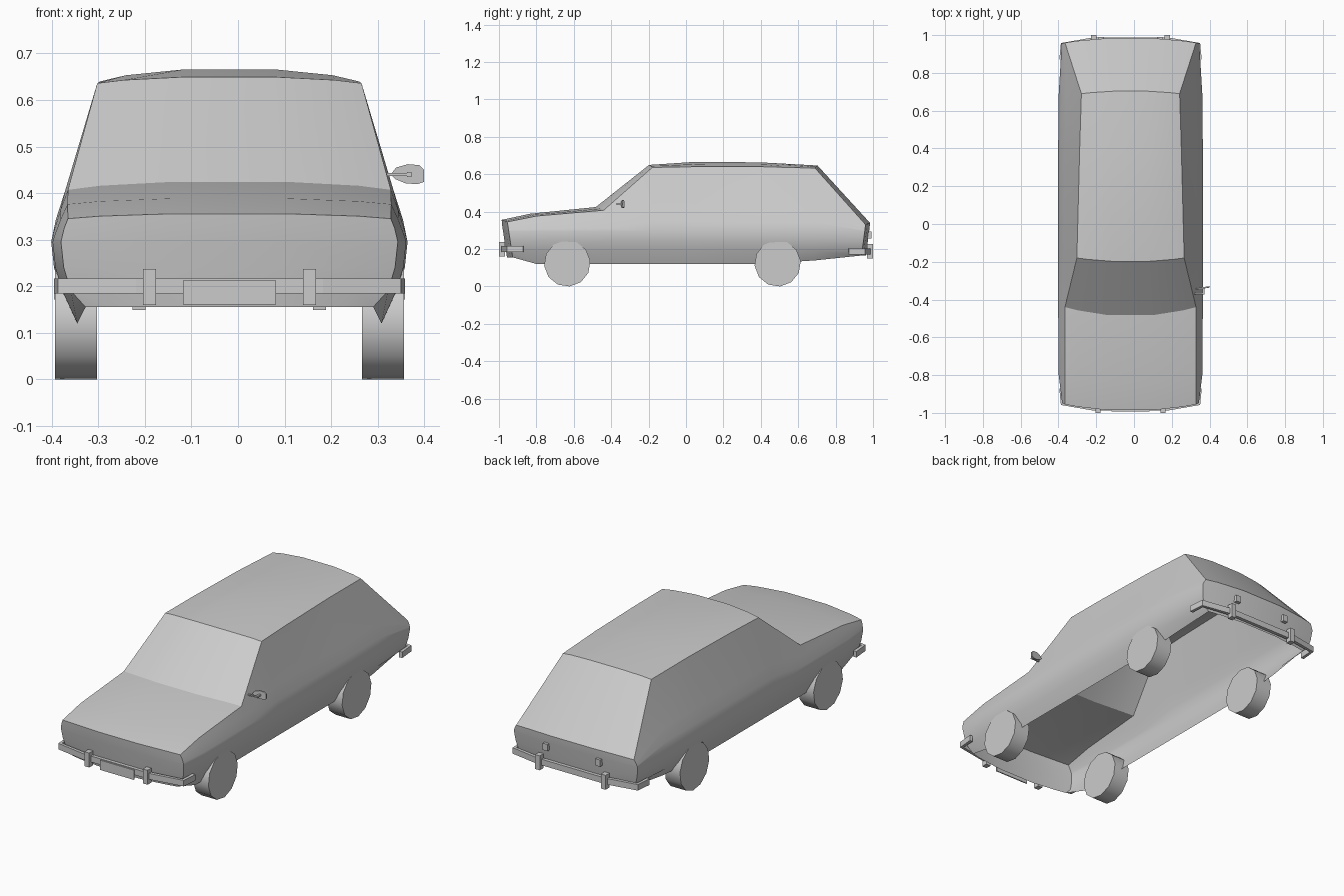
import bpy, bmesh, math
from mathutils import Matrix, Vector

if "Cube" in bpy.data.objects:
    bpy.data.objects.remove(bpy.data.objects["Cube"], do_unlink=True)

CX = -0.0185  # car centreline, shifted by the single door mirror

grey = bpy.data.materials.new("light grey")
grey.use_nodes = True
colour = (0.6, 0.6, 0.6, 1)
grey.diffuse_color = colour
grey.node_tree.nodes["Principled BSDF"].inputs["Base Color"].default_value = colour


def finish(name, bm, smooth=None):
    mesh = bpy.data.meshes.new(name)
    bmesh.ops.recalc_face_normals(bm, faces=bm.faces)
    bm.to_mesh(mesh)
    bm.free()
    mesh.materials.append(grey)
    obj = bpy.data.objects.new(name, mesh)
    bpy.context.collection.objects.link(obj)
    if smooth:
        bpy.ops.object.select_all(action='DESELECT')
        bpy.context.view_layer.objects.active = obj
        obj.select_set(True)
        bpy.ops.object.shade_smooth_by_angle(angle=math.radians(smooth))
    return obj


def box(name, centre, size):
    bm = bmesh.new()
    bmesh.ops.create_cube(bm, size=1, matrix=Matrix.Translation(centre) @ Matrix.Diagonal((*size, 1)))
    return finish(name, bm)


def grid(bm, rows):
    """Skin a list of equally long point rows with quads."""
    verts = [[bm.verts.new(p) for p in row] for row in rows]
    for a, b in zip(verts, verts[1:]):
        for i in range(len(a) - 1):
            bm.faces.new((a[i], a[i + 1], b[i + 1], b[i]))


# Body stations: corner y, bow at centre, edge z, crown, edge half width, waist half width, bottom z
stations = [
    (-0.955, -0.035, 0.345, 0.011, 0.347, 0.362, 0.155),
    (-0.80, -0.038, 0.376, 0.013, 0.348, 0.380, 0.12),
    (-0.44, -0.048, 0.407, 0.018, 0.347, 0.383, 0.12),
    (-0.18, -0.020, 0.636, 0.014, 0.284, 0.383, 0.12),
    (0.05, 0, 0.640, 0.027, 0.278, 0.383, 0.12),
    (0.40, 0, 0.640, 0.024, 0.269, 0.383, 0.12),
    (0.69, 0.015, 0.632, 0.015, 0.260, 0.380, 0.139),
    (0.96, 0.027, 0.330, 0.010, 0.347, 0.364, 0.165),
]
ACROSS = (-1, -0.8, -0.35, 0.35, 0.8, 1)


def flank(i):
    """Side profile of a station, from the upper edge to the sill, as (half width, y, z)."""
    y, bow, ze, crown, we, ww, zb = stations[i]
    f = 0.68 if ze > 0.5 else 0.4
    zw = 0.295
    shape = [(we, ze),
             (we + (ww - we) * f + 0.002, ze + (zw - ze) * f),
             (we + (ww - we) * 0.9, ze + (zw - ze) * 0.86),
             (ww, zw), (ww - 0.006, 0.24), (ww - 0.021, 0.19), (ww - 0.053, zb)]
    tuck = 0.15 if i == 0 else -0.13 if i == len(stations) - 1 else 0
    return [(w, y + tuck * (ze - z), z) for w, z in shape]


bm = bmesh.new()
# Bonnet, windscreen, roof and tailgate
grid(bm, [[(CX + t * we, y + bow * (1 - t * t), ze + crown * (1 - abs(t) ** 3)) for t in ACROSS]
          for y, bow, ze, crown, we, ww, zb in stations])
# Both flanks
for s in (-1, 1):
    grid(bm, [[(CX + s * w, y, z) for w, y, z in flank(i)] for i in range(len(stations))])
# Front and rear panels
for i in (0, len(stations) - 1):
    bow, crown = stations[i][1], stations[i][3]
    grid(bm, [[(CX + t * w, y + bow * (1 - t * t), z + (crown * (1 - abs(t) ** 3) if k == 0 else 0))
               for t in ACROSS] for k, (w, y, z) in enumerate(flank(i))])
bmesh.ops.remove_doubles(bm, verts=bm.verts, dist=0.0005)
finish("body_shell", bm, 30)

# Wheels
for end, y in (("front", -0.635), ("rear", 0.49)):
    for side, s in (("left", 1), ("right", -1)):
        bm = bmesh.new()
        place = Matrix.Translation((CX + s * 0.33, y, 0.123)) @ Matrix.Rotation(math.pi / 2, 4, 'Y')
        bmesh.ops.create_cone(bm, cap_ends=True, segments=12, radius1=0.124, radius2=0.124,
                              depth=0.09, matrix=place @ Matrix.Rotation(math.radians(6), 4, 'Z'))
        finish(f"{end}_{side}_wheel", bm, 35)

# Wraparound bumpers with overriders
for end, s, z, over_x, over_z in (("front", -1, 0.2, 0.172, 0.198), ("rear", 1, 0.187, 0.194, 0.187)):
    half = [(0.368, 0.87), (0.362, 0.952), (0.2, 0.978)]
    path = half + [(-x, y) for x, y in reversed(half)]
    bm = bmesh.new()
    grid(bm, [[(CX + x, s * y, z + h) for x, y in path] for h in (-0.016, 0.016)])
    bumper = finish(f"{end}_bumper", bm)
    solid = bumper.modifiers.new("thickness", 'SOLIDIFY')
    solid.thickness = 0.018
    solid.offset = 0
    for side, m in (("left", 1), ("right", -1)):
        box(f"{end}_{side}_overrider", (CX + m * over_x, s * 0.984, over_z), (0.028, 0.032, 0.077))

# Number plate blank and rear lamps
box("front_plate", (CX, -0.99, 0.186), (0.2, 0.006, 0.052))
for side, m in (("left", 1), ("right", -1)):
    box(f"rear_{side}_lamp", (CX + m * 0.155, 0.978, 0.275), (0.028, 0.026, 0.036))

# Door mirror: tapered oval head on a thin stalk
bm = bmesh.new()
outline = [(0.328, 0.44), (0.34, 0.455), (0.365, 0.462), (0.39, 0.46), (0.4, 0.45),
           (0.4, 0.424), (0.385, 0.419), (0.36, 0.421), (0.338, 0.43)]
face = bm.faces.new([bm.verts.new((x, -0.335 + (x - 0.36) * 0.15, z)) for x, z in outline])
ext = bmesh.ops.extrude_face_region(bm, geom=[face])
bmesh.ops.translate(bm, vec=Vector((0, -0.008, 0)),
                    verts=[v for v in ext["geom"] if isinstance(v, bmesh.types.BMVert)])
finish("mirror_head", bm)
box("mirror_stalk", (0.345, -0.369, 0.44), (0.056, 0.008, 0.006))
box("mirror_joint", (0.368, -0.354, 0.44), (0.01, 0.034, 0.01))
